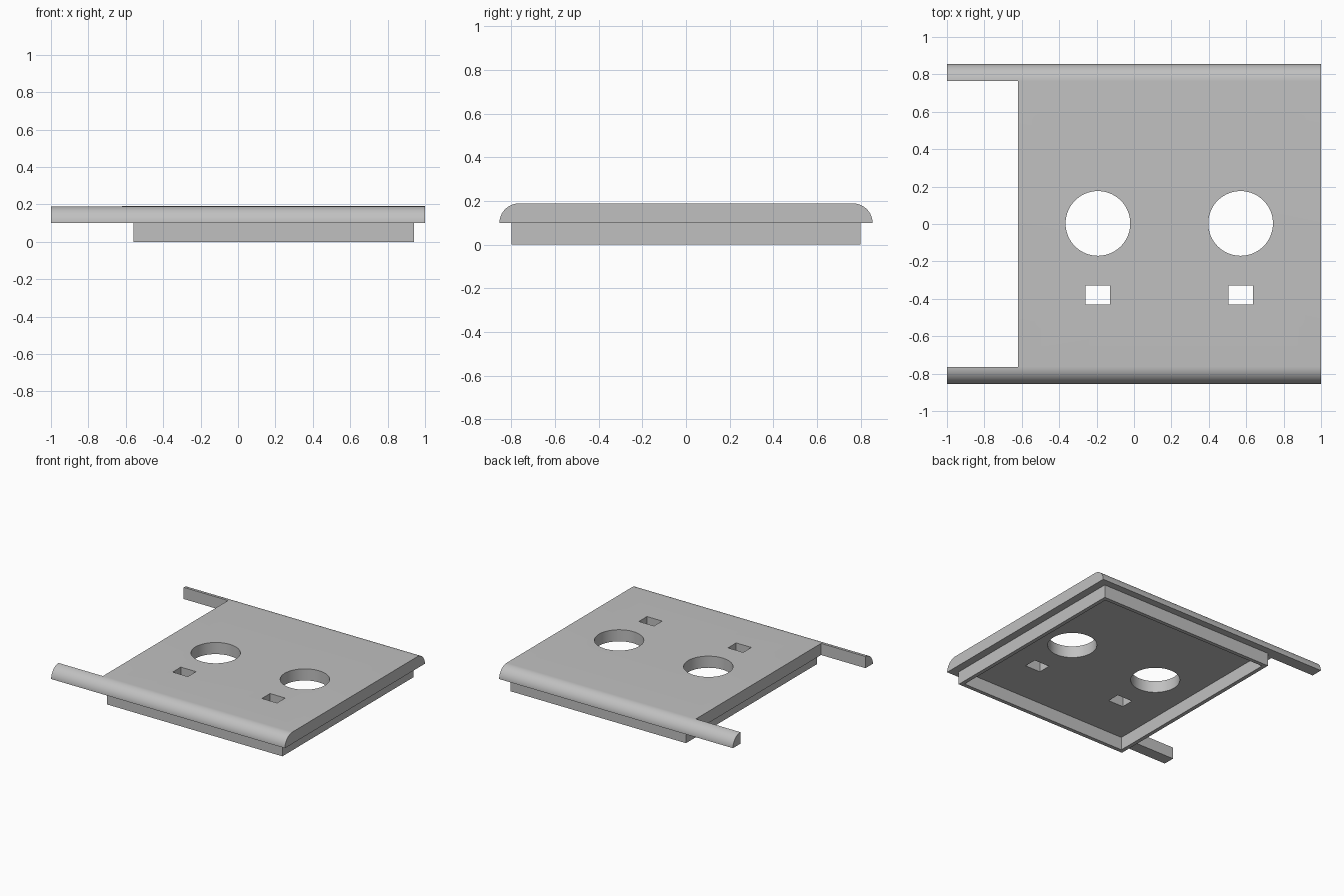
import bpy, bmesh, math

if "Cube" in bpy.data.objects:
    bpy.data.objects.remove(bpy.data.objects["Cube"], do_unlink=True)

TOP, MID = 0.19, 0.10          # plate top and underside heights
HALF_Y, FLAT_Y = 0.855, 0.762  # plate half width, start of the rounded edge

gray = bpy.data.materials.new("light_gray")
gray.use_nodes = True
gray.diffuse_color = (0.53, 0.53, 0.53, 1)
gray.node_tree.nodes["Principled BSDF"].inputs["Base Color"].default_value = gray.diffuse_color


def prism(name, outline, axis, low, high):
    """Extrude a closed 2D outline along the x or z axis."""
    bm = bmesh.new()
    place = (lambda u, v: (low, u, v)) if axis == "x" else (lambda u, v: (u, v, low))
    face = bm.faces.new([bm.verts.new(place(u, v)) for u, v in outline])
    moved = bmesh.ops.extrude_face_region(bm, geom=[face])["geom"]
    step = (high - low, 0, 0) if axis == "x" else (0, 0, high - low)
    bmesh.ops.translate(bm, vec=step, verts=[g for g in moved if isinstance(g, bmesh.types.BMVert)])
    bmesh.ops.recalc_face_normals(bm, faces=bm.faces)
    mesh = bpy.data.meshes.new(name)
    bm.to_mesh(mesh)
    bm.free()
    mesh.materials.append(gray)
    obj = bpy.data.objects.new(name, mesh)
    bpy.context.collection.objects.link(obj)
    return obj


def rect(x0, x1, y0, y1):
    return [(x0, y0), (x1, y0), (x1, y1), (x0, y1)]


def circle(x, y, r, n=64):
    return [(x + r * math.cos(2 * math.pi * i / n), y + r * math.sin(2 * math.pi * i / n))
            for i in range(n)]


def cut(target, cutter):
    """Subtract the cutter from the target, then remove the cutter."""
    cutter.hide_render = True
    mod = target.modifiers.new("cut", "BOOLEAN")
    mod.operation, mod.solver, mod.object = "DIFFERENCE", "EXACT", cutter
    bpy.context.view_layer.objects.active = target
    bpy.ops.object.modifier_apply(modifier=mod.name)
    bpy.data.objects.remove(cutter, do_unlink=True)


# Plate with rounded long edges
arc = [(FLAT_Y + (HALF_Y - FLAT_Y) * math.cos(a), MID + (TOP - MID) * math.sin(a))
       for a in (math.pi / 2 * i / 16 for i in range(17))]
plate = prism("cover_plate", arc + [(-y, z) for y, z in reversed(arc)], "x", -1, 1)

# Notch that leaves a rail on each side
cut(plate, prism("notch_cutter", rect(-1.2, -0.62, -0.765, 0.765), "z", 0, 0.3))

# Round openings and small rectangular slots
for x in (-0.193, 0.57):
    cut(plate, prism("hole_cutter", circle(x, 0.003, 0.173), "z", 0, 0.3))
    cut(plate, prism("slot_cutter", rect(x - 0.065, x + 0.065, -0.43, -0.33), "z", 0, 0.3))

# Rim wall under the plate
WALL = 0.03
rim = prism("lower_rim", rect(-0.56, 0.94, -0.8, 0.8), "z", 0, MID)
cut(rim, prism("rim_cutter", rect(-0.56 + WALL, 0.94 - WALL, -0.8 + WALL, 0.8 - WALL), "z", -0.1, 0.3))

# Smooth curved faces, keep hard edges
for obj in (plate, rim):
    bpy.ops.object.select_all(action="DESELECT")
    obj.select_set(True)
    bpy.context.view_layer.objects.active = obj
    bpy.ops.object.shade_smooth_by_angle(angle=math.radians(30))
